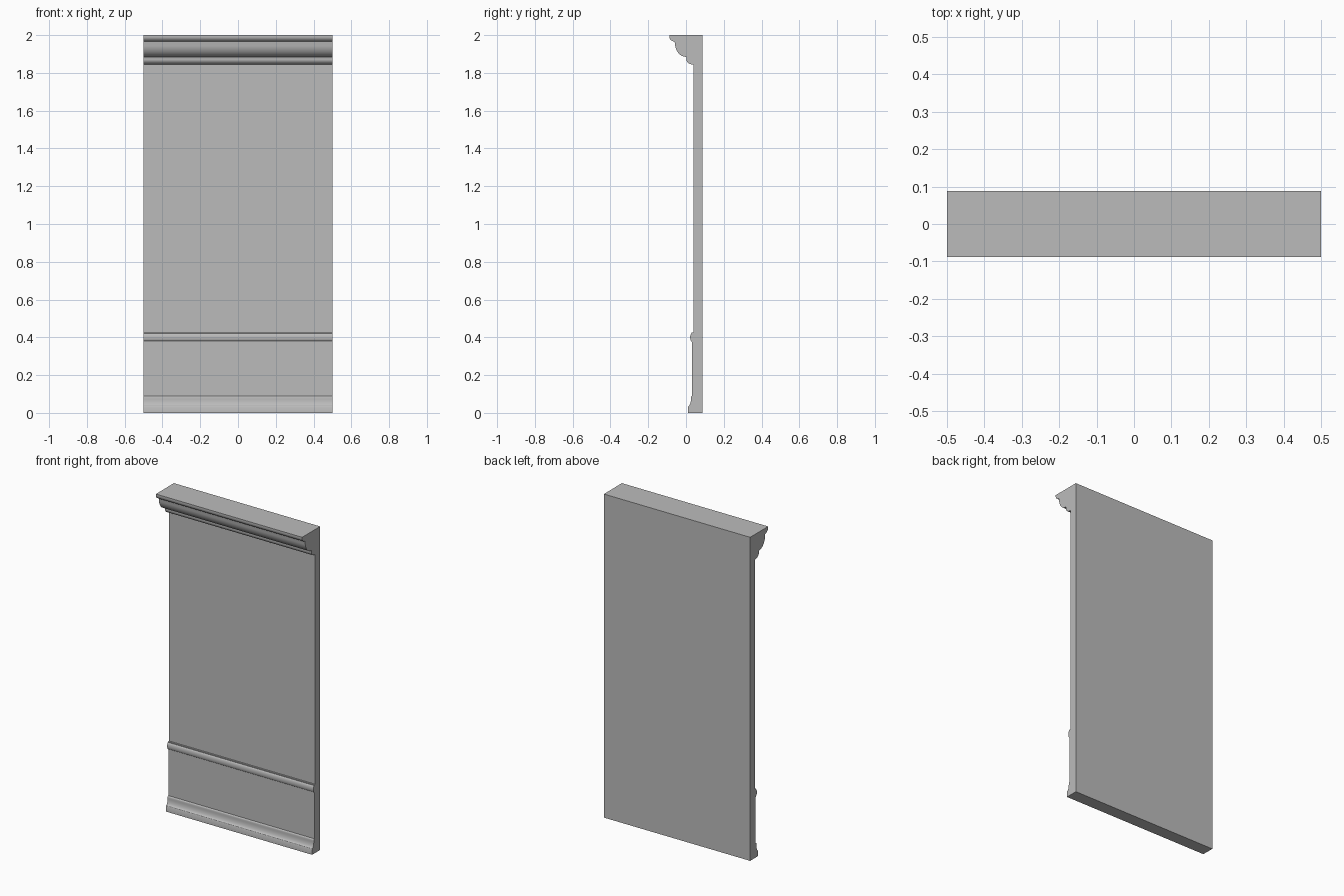
import bpy
import bmesh
import math

cube = bpy.data.objects.get("Cube")
if cube:
    bpy.data.objects.remove(cube, do_unlink=True)

HALF_WIDTH = 0.5
BACK = 0.088
WALL_FRONT = 0.04
DADO_FRONT = 0.033

paint = bpy.data.materials.new("plain_grey")
grey = (0.5, 0.5, 0.5, 1.0)
paint.diffuse_color = grey
paint.use_nodes = True
paint.node_tree.nodes["Principled BSDF"].inputs["Base Color"].default_value = grey


def sweep(name, profile):
    """Extrude a closed (y, z) profile across the full width."""
    bm = bmesh.new()
    face = bm.faces.new([bm.verts.new((-HALF_WIDTH, y, z)) for y, z in profile])
    moved = bmesh.ops.extrude_face_region(bm, geom=[face], use_keep_orig=True)["geom"]
    verts = [v for v in moved if isinstance(v, bmesh.types.BMVert)]
    bmesh.ops.translate(bm, verts=verts, vec=(2 * HALF_WIDTH, 0, 0))
    bmesh.ops.recalc_face_normals(bm, faces=bm.faces)
    mesh = bpy.data.meshes.new(name)
    bm.to_mesh(mesh)
    bm.free()
    mesh.materials.append(paint)
    obj = bpy.data.objects.new(name, mesh)
    bpy.context.collection.objects.link(obj)
    bpy.ops.object.select_all(action="DESELECT")
    obj.select_set(True)
    bpy.context.view_layer.objects.active = obj
    bpy.ops.object.shade_smooth_by_angle(angle=math.radians(35))
    return obj


def arc(cy, cz, ry, rz, start, end, steps=8):
    """Points of an elliptical arc, angles in degrees."""
    angles = [math.radians(start + (end - start) * i / steps) for i in range(steps + 1)]
    return [(cy + ry * math.cos(a), cz + rz * math.sin(a)) for a in angles]


# Main wall slab
sweep("wall_panel", [(BACK, 0), (WALL_FRONT, 0), (WALL_FRONT, 2), (BACK, 2)])

# Slightly thicker panel between skirting and rail
sweep("dado_panel", [(WALL_FRONT, 0.09), (DADO_FRONT, 0.09),
                     (DADO_FRONT, 0.375), (WALL_FRONT, 0.375)])

# Skirting: upright foot, sloping hollow, small rounded cap
sweep("skirting", [(WALL_FRONT, 0), (0.01, 0), (0.01, 0.03)]
      + arc(0.01, 0.072, 0.016, 0.036, -80, 0)
      + arc(0.033, 0.08, 0.007, 0.01, 180, 90, 5)
      + [(WALL_FRONT, 0.09)])

# Chair rail: flat edges with a rounded nose
sweep("chair_rail", [(WALL_FRONT, 0.375), (0.03, 0.375)]
      + arc(0.03, 0.4, 0.008, 0.02, 270, 90, 12)
      + [(0.03, 0.425), (WALL_FRONT, 0.425)])

# Crown: small bead, deep hollow, then a rounded lip under the top edge
sweep("crown_moulding", [(WALL_FRONT, 1.845)]
      + arc(0.034, 1.872, 0.032, 0.027, 270, 180)
      + [(0.002, 1.882)]
      + arc(0.0, 1.955, 0.058, 0.07, 270, 180, 10)
      + [(-0.06, 1.964)]
      + arc(-0.06, 1.992, 0.028, 0.026, 270, 180)
      + [(-0.088, 2), (WALL_FRONT, 2)])
